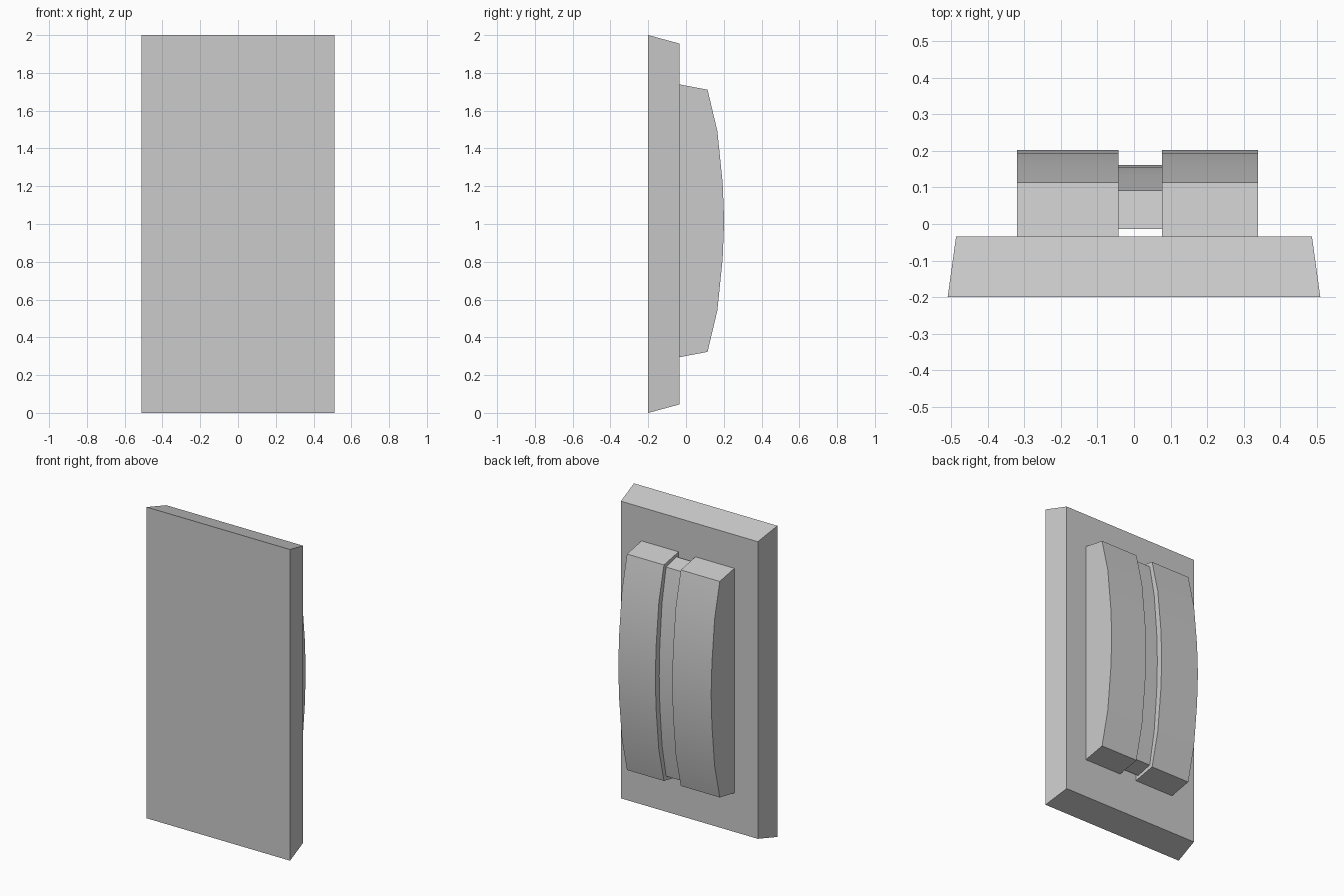
import bpy, bmesh, math

if "Cube" in bpy.data.objects:
    bpy.data.objects.remove(bpy.data.objects["Cube"])

PLATE_Y = -0.034   # rear surface of the plate
MID_Z = 1.017      # height of the middle of the grip


def make_object(name, bm, smooth=False):
    bmesh.ops.recalc_face_normals(bm, faces=bm.faces)
    mesh = bpy.data.meshes.new(name)
    bm.to_mesh(mesh)
    bm.free()
    obj = bpy.data.objects.new(name, mesh)
    bpy.context.collection.objects.link(obj)
    if smooth:
        bpy.ops.object.select_all(action='DESELECT')
        obj.select_set(True)
        bpy.context.view_layer.objects.active = obj
        bpy.ops.object.shade_smooth_by_angle(angle=math.radians(30))
    return obj


def curved_bar(name, x0, x1, half):
    """Extrude along x a (y, z offset) half profile mirrored about MID_Z."""
    profile = [(y, MID_Z + z) for y, z in half]
    profile += [(y, MID_Z - z) for y, z in reversed(half) if z > 0]
    bm = bmesh.new()
    face = bm.faces.new([bm.verts.new((x0, y, z)) for y, z in profile])
    geom = bmesh.ops.extrude_face_region(bm, geom=[face], use_keep_orig=True)["geom"]
    moved = [g for g in geom if isinstance(g, bmesh.types.BMVert)]
    bmesh.ops.translate(bm, verts=moved, vec=(x1 - x0, 0, 0))
    return make_object(name, bm, smooth=True)


# Backing plate with chamfered sides, narrower at the rear
bm = bmesh.new()
bmesh.ops.create_cube(bm, size=1)
for v in bm.verts:
    rear = v.co.y > 0
    v.co.x *= 0.974 if rear else 1.02
    v.co.z = 1 + v.co.z * (1.91 if rear else 2.0)
    v.co.y = PLATE_Y if rear else -0.2
make_object("backing_plate", bm)

# Two bowed pads
pad = [(PLATE_Y, 0.722), (0.114, 0.694), (0.166, 0.475), (0.194, 0.2), (0.202, 0)]
for name, x0, x1 in (("left_pad", -0.32, -0.043), ("right_pad", 0.077, 0.34)):
    curved_bar(name, x0, x1, pad)

# Recessed strip between the pads, held slightly off the plate
strip = [(-0.014, 0.697), (0.092, 0.672), (0.133, 0.46), (0.156, 0.195), (0.162, 0)]
curved_bar("center_strip", -0.043, 0.077, strip)
